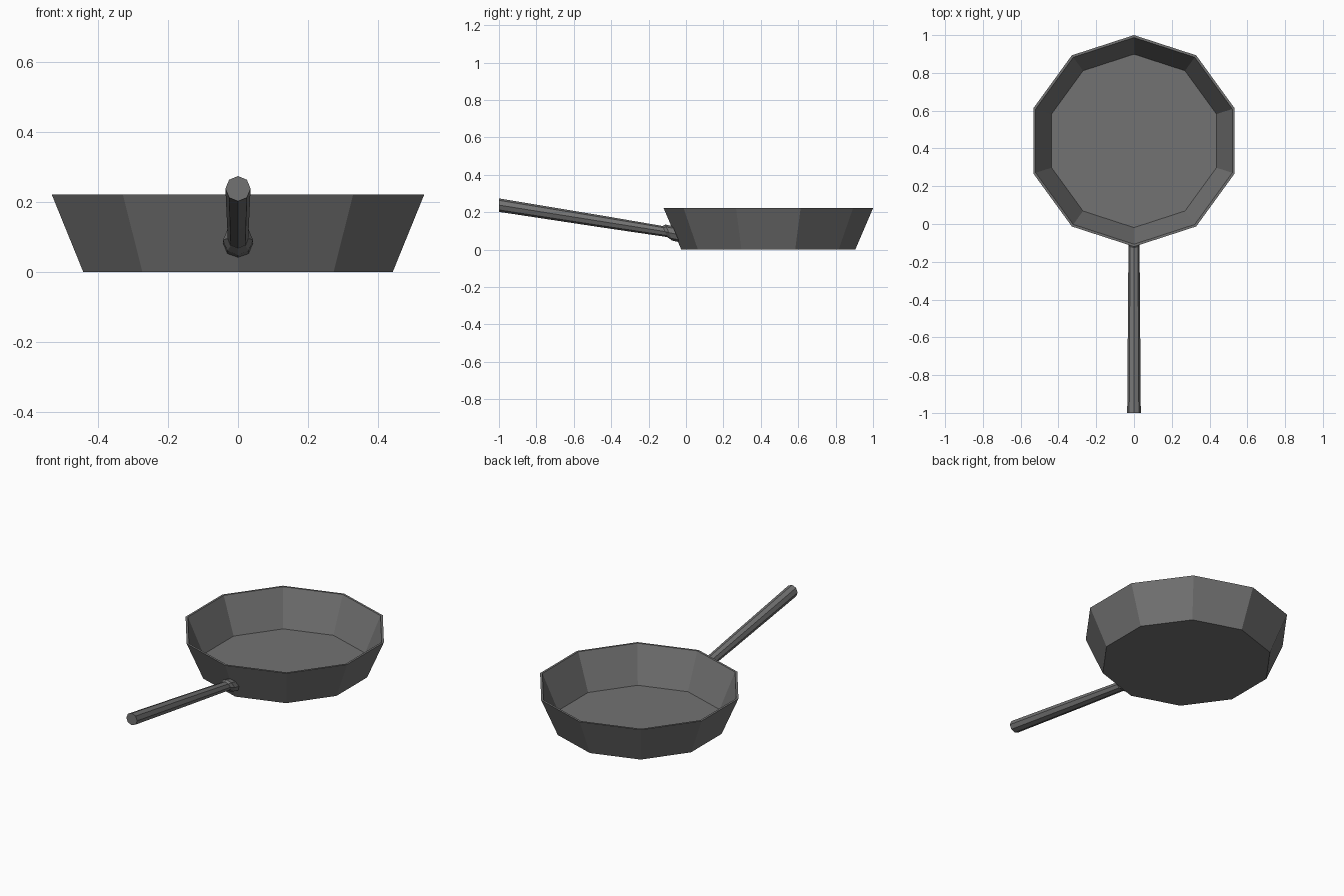
import bpy, bmesh, math

if "Cube" in bpy.data.objects:
    bpy.data.objects.remove(bpy.data.objects["Cube"])

iron = bpy.data.materials.new("dark_iron")
iron.diffuse_color = (0.17, 0.17, 0.17, 1)
iron.use_nodes = True
iron.node_tree.nodes["Principled BSDF"].inputs["Base Color"].default_value = iron.diffuse_color


def loft(name, rings, close_ends=True):
    """Skin a list of equal-length point rings into a flat-shaded object."""
    bm = bmesh.new()
    loops = [[bm.verts.new(p) for p in ring] for ring in rings]
    n = len(loops[0])
    for a, b in zip(loops, loops[1:]):
        for i in range(n):
            j = (i + 1) % n
            bm.faces.new((a[i], a[j], b[j], b[i]))
    if close_ends:
        bm.faces.new(loops[0])
        bm.faces.new(loops[-1])
    bmesh.ops.recalc_face_normals(bm, faces=bm.faces[:])
    mesh = bpy.data.meshes.new(name)
    bm.to_mesh(mesh)
    bm.free()
    mesh.materials.append(iron)
    obj = bpy.data.objects.new(name, mesh)
    bpy.context.collection.objects.link(obj)
    return obj


def pan_ring(r, z, n=10, cy=0.44):
    return [(r * math.sin(math.tau * i / n), cy + r * math.cos(math.tau * i / n), z)
            for i in range(n)]


def handle_ring(y, z, r, slant, n=8):
    # slant shears the ring so it lies parallel to the sloping pan wall
    pts = []
    for i in range(n):
        a = math.tau * i / n
        dz = r * math.cos(a)
        pts.append((r * math.sin(a), y - slant * dz, z + dz))
    return pts


# Ten-sided pan: outside wall, thin rim, inside wall and floor
loft("pan_body", [pan_ring(0.465, 0), pan_ring(0.56, 0.222),
                  pan_ring(0.547, 0.222), pan_ring(0.459, 0.012)])

# Eight-sided rising handle, slightly thicker towards its end
loft("handle", [handle_ring(-1.0, 0.238, 0.036, 0),
                handle_ring(-0.46, 0.152, 0.032, 0),
                handle_ring(-0.07, 0.09, 0.029, 0.43)])

# Flared collar joining the handle to the pan wall
loft("handle_collar", [handle_ring(-0.112, 0.096, 0.030, 0.43),
                       handle_ring(-0.092, 0.091, 0.043, 0.43),
                       handle_ring(-0.053, 0.083, 0.043, 0.43)])
